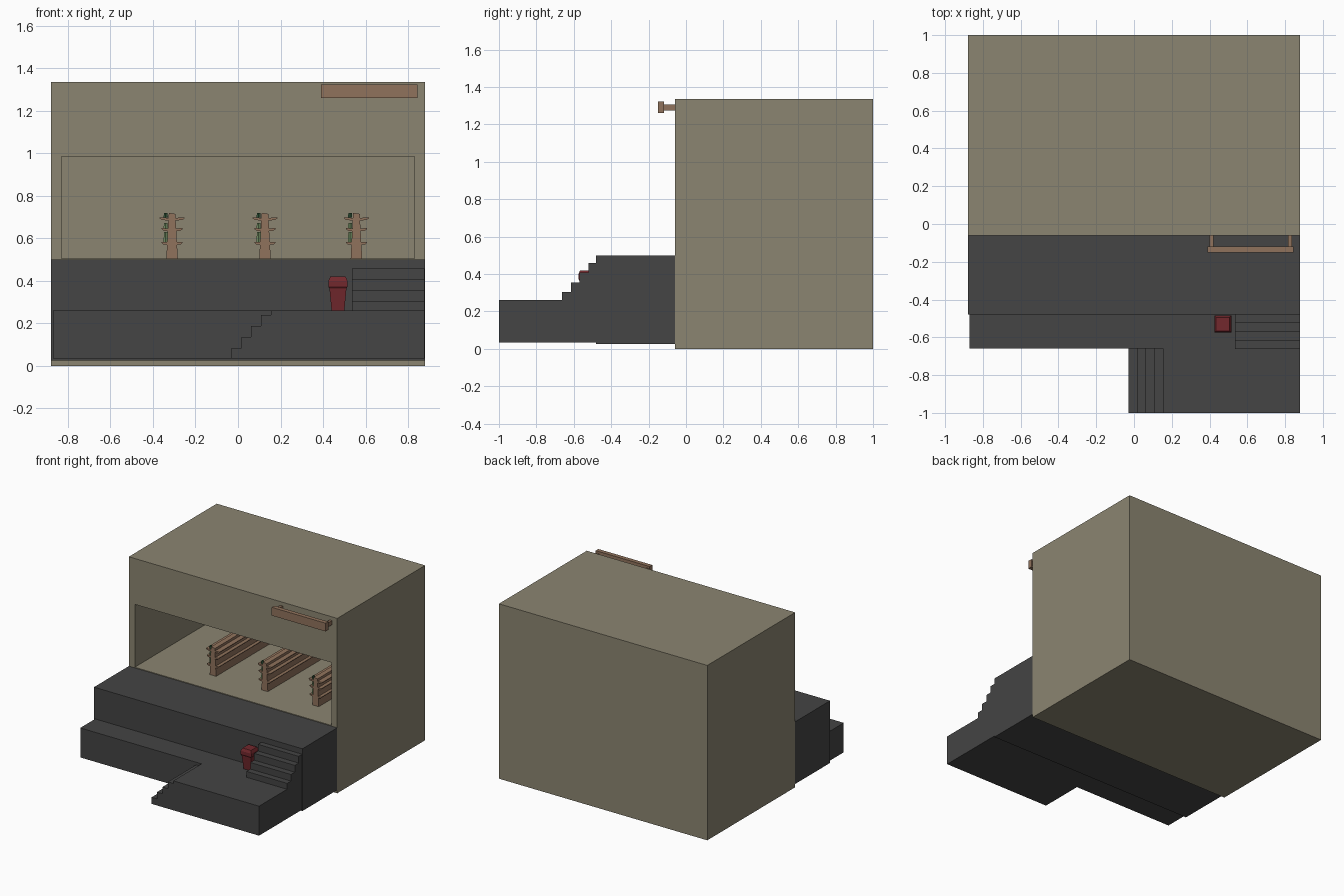
import bpy, bmesh
from mathutils import Vector

if "Cube" in bpy.data.objects:
    bpy.data.objects.remove(bpy.data.objects["Cube"])


def material(name, rgb):
    m = bpy.data.materials.new(name)
    m.diffuse_color = (*rgb, 1)
    m.use_nodes = True
    m.node_tree.nodes["Principled BSDF"].inputs["Base Color"].default_value = m.diffuse_color
    return m


WALL = material("wall_beige", (0.26, 0.235, 0.165))
STONE = material("dark_stone", (0.058, 0.058, 0.058))
WOOD = material("wood", (0.28, 0.17, 0.107))
RED = material("red", (0.17, 0.021, 0.026))
GREEN = material("dark_green", (0.03, 0.09, 0.04))
PALE = material("pale_green", (0.16, 0.26, 0.12))


def finish(name, bm, mat):
    bmesh.ops.recalc_face_normals(bm, faces=bm.faces)
    me = bpy.data.meshes.new(name)
    bm.to_mesh(me)
    bm.free()
    me.materials.append(mat)
    ob = bpy.data.objects.new(name, me)
    bpy.context.collection.objects.link(ob)
    return ob


def add_prism(bm, pts, depth):
    """Extrude a closed loop of 3D points along a vector."""
    f = bm.faces.new([bm.verts.new(p) for p in pts])
    r = bmesh.ops.extrude_face_region(bm, geom=[f], use_keep_orig=True)
    bmesh.ops.translate(bm, vec=Vector(depth),
                        verts=[g for g in r["geom"] if isinstance(g, bmesh.types.BMVert)])


def add_box(bm, x0, x1, y0, y1, z0, z1):
    add_prism(bm, [(x0, y0, z0), (x1, y0, z0), (x1, y0, z1), (x0, y0, z1)], (0, y1 - y0, 0))


def box(name, mat, *b):
    bm = bmesh.new()
    add_box(bm, *b)
    return finish(name, bm, mat)


def fit_face(face, x, z0, z1, y):
    """Move a front-facing rectangle to the given extents."""
    c = face.calc_center_median()
    for v in face.verts:
        v.co = (x if v.co.x > c.x else -x, y, z1 if v.co.z > c.z else z0)


# building: box whose front is inset to a frame and pushed in as a room
bm = bmesh.new()
add_box(bm, -0.88, 0.88, -0.06, 1.0, 0, 1.335)
bmesh.ops.recalc_face_normals(bm, faces=bm.faces)
front = min(bm.faces, key=lambda f: f.calc_center_median().y)
for y in (-0.06, 0.95):
    front = bmesh.ops.extrude_discrete_faces(bm, faces=[front])["faces"][0]
    fit_face(front, 0.83, 0.505, 0.985, y)
finish("building", bm, WALL)

# upper terrace
box("upper_terrace", STONE, -0.88, 0.88, -0.48, -0.06, 0.025, 0.5)


def stair_profile(start, run, z0, heights):
    """Stepped (distance, height) outline rising from start."""
    pts, d, z = [], start, z0
    for h in heights:
        pts += [(d, z), (d, h)]
        d, z = d + run, h
    return pts


# lower terrace, and the projecting landing with its side steps
box("lower_terrace", STONE, -0.87, 0.878, -0.66, -0.48, 0.035, 0.26)
prof = stair_profile(-0.03, 0.046, 0.035, (0.085, 0.137, 0.188, 0.24, 0.26))
prof += [(0.878, 0.26), (0.878, 0.035)]
bm = bmesh.new()
add_prism(bm, [(x, -1.0, z) for x, z in prof], (0, 0.34, 0))
finish("landing_with_steps", bm, STONE)

# steps up to the upper terrace
prof = stair_profile(-0.662, 0.0465, 0.26, (0.305, 0.355, 0.407, 0.458))
prof += [(-0.48, 0.458), (-0.48, 0.26)]
bm = bmesh.new()
add_prism(bm, [(0.535, y, z) for y, z in prof], (0.343, 0, 0))
finish("upper_steps", bm, STONE)

# litter bin: square rings stacked in a tapered profile
bm = bmesh.new()
rings = []
for r, z in ((0.03, 0.26), (0.04, 0.365), (0.045, 0.372), (0.045, 0.4), (0.036, 0.42)):
    rings.append([bm.verts.new((0.47 + sx * r, -0.53 + sy * r, z))
                  for sx, sy in ((-1, -1), (1, -1), (1, 1), (-1, 1))])
for a, b in zip(rings, rings[1:]):
    for i in range(4):
        j = (i + 1) % 4
        bm.faces.new((a[i], a[j], b[j], b[i]))
bm.faces.new(rings[0])
bm.faces.new(rings[-1])
finish("litter_bin", bm, RED)

# sign board on two brackets
box("sign_board", WOOD, 0.39, 0.845, -0.15, -0.118, 1.26, 1.323)
for i, x in enumerate((0.41, 0.826)):
    box(f"sign_bracket_{i + 1}", WOOD, x - 0.01, x + 0.01, -0.118, -0.06, 1.275, 1.307)

# shelving units: tapered spine with three pairs of boards
Y0, Y1 = 0.14, 0.8
for n, cx in enumerate((-0.31, 0.127, 0.557)):
    bm = bmesh.new()
    spine = [(-0.027, 0.505), (0.027, 0.505), (0.017, 0.68), (0.017, 0.715), (-0.015, 0.72), (-0.018, 0.68)]
    add_prism(bm, [(cx + x, Y0, z) for x, z in spine], (0, Y1 - Y0, 0))
    for half, z in ((0.05, 0.575), (0.05, 0.64), (0.058, 0.69)):
        for s in (-1, 1):
            board = [(0.015, z - 0.006), (half - 0.01, z - 0.004), (half, z + 0.004),
                     (half, z + 0.009), (0.015, z + 0.006)]
            add_prism(bm, [(cx + s * x, Y0, h) for x, h in board], (0, Y1 - Y0, 0))
    finish(f"shelf_unit_{n + 1}", bm, WOOD)

    # small goods standing at the front of the left shelves
    for k, (mat, z, h) in enumerate(((PALE, 0.581, 0.05), (PALE, 0.646, 0.026), (GREEN, 0.697, 0.022))):
        bm = bmesh.new()
        bmesh.ops.create_cone(bm, cap_ends=True, segments=6, radius1=0.012, radius2=0.009, depth=h)
        bmesh.ops.translate(bm, verts=bm.verts, vec=(cx - 0.03, Y0 + 0.02, z + h / 2))
        finish(f"shelf_goods_{n + 1}_{k + 1}", bm, mat)
